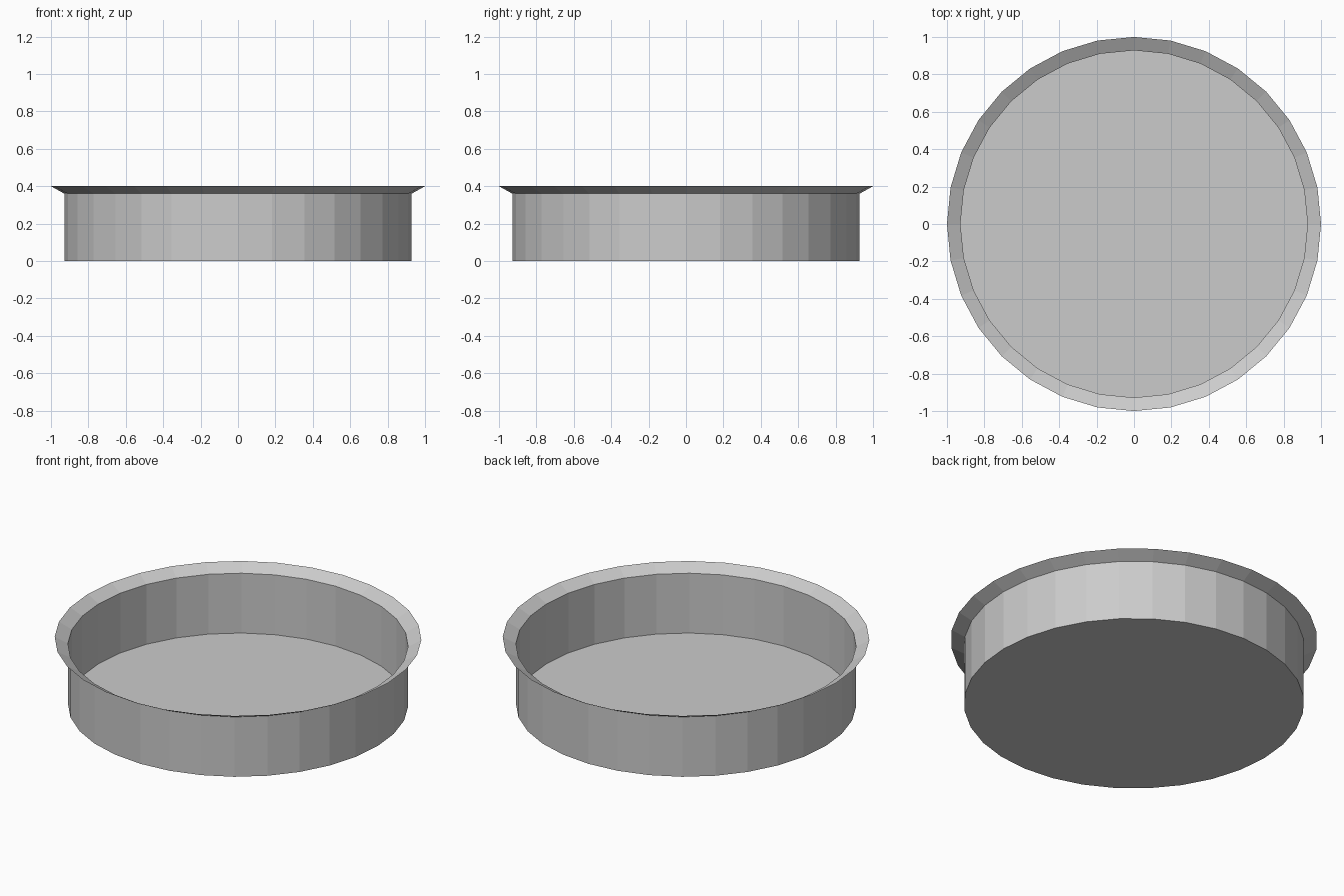
import bpy
import bmesh
from math import sin, cos, tau

if "Cube" in bpy.data.objects:
    bpy.data.objects.remove(bpy.data.objects["Cube"])

SIDES = 32
# Profile (radius, height): floor edge, top of wall, flared lip
PROFILE = [(0.928, 0.0), (0.928, 0.36), (1.0, 0.4)]

bm = bmesh.new()

# Rings of the pan
rings = [[bm.verts.new((r * cos(tau * i / SIDES), r * sin(tau * i / SIDES), z))
          for i in range(SIDES)] for r, z in PROFILE]

# Wall and lip
for low, high in zip(rings, rings[1:]):
    for i in range(SIDES):
        j = (i + 1) % SIDES
        bm.faces.new((low[i], low[j], high[j], high[i]))

# Flat floor
bm.faces.new(rings[0][::-1])

mesh = bpy.data.meshes.new("round_pan")
bm.to_mesh(mesh)
bm.free()
pan = bpy.data.objects.new("round_pan", mesh)
bpy.context.collection.objects.link(pan)
